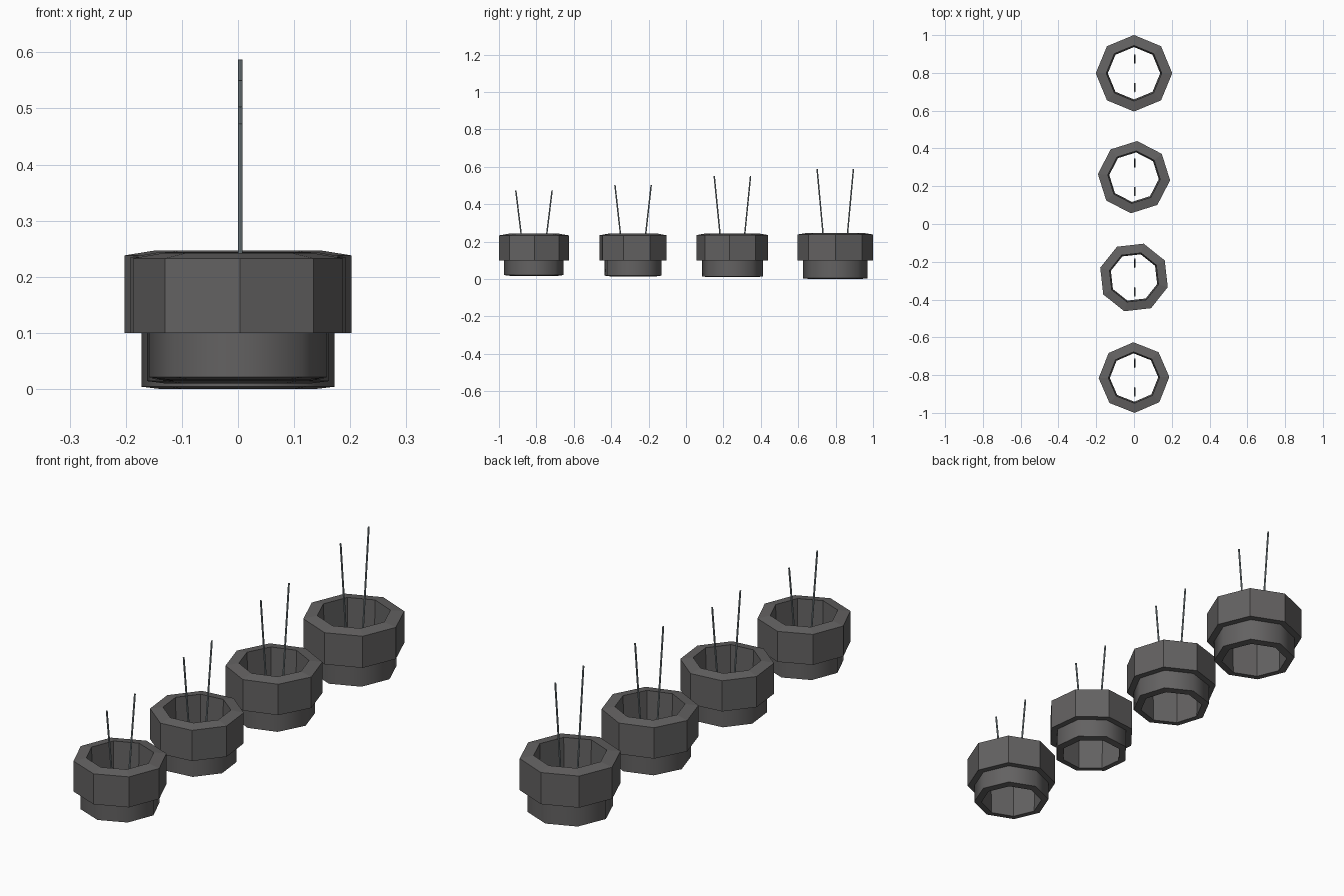
import bpy, bmesh, math
from mathutils import Vector

if "Cube" in bpy.data.objects:
    bpy.data.objects.remove(bpy.data.objects["Cube"])

def material(name, rgb):
    m = bpy.data.materials.new(name)
    m.diffuse_color = (*rgb, 1)
    m.use_nodes = True
    m.node_tree.nodes["Principled BSDF"].inputs["Base Color"].default_value = m.diffuse_color
    return m

DARK = material("dark grey plastic", (0.125, 0.121, 0.121))
STEEL = material("blue grey steel", (0.24, 0.29, 0.31))

def finish(bm, name, mat):
    bmesh.ops.recalc_face_normals(bm, faces=bm.faces)
    me = bpy.data.meshes.new(name)
    bm.to_mesh(me)
    bm.free()
    me.materials.append(mat)
    ob = bpy.data.objects.new(name, me)
    bpy.context.collection.objects.link(ob)
    return ob

def octagon_ring(name, profile, y, turn, smooth_wall=None):
    """Lathe a closed (radius, z) profile in eight steps; one wall may be smooth."""
    bm = bmesh.new()
    n = len(profile)
    rings = []
    for i in range(8):
        a = turn + i * math.pi / 4
        rings.append([bm.verts.new((r * math.cos(a), y + r * math.sin(a), z)) for r, z in profile])
    for i in range(8):
        p, q = rings[i], rings[(i + 1) % 8]
        for j in range(n):
            k = (j + 1) % n
            f = bm.faces.new((p[j], q[j], q[k], p[k]))
            f.smooth = j == smooth_wall
    for e in bm.edges:
        e.smooth = all(f.smooth for f in e.link_faces)
    return finish(bm, name, DARK)

def rod(name, a, b, radius):
    a, b = Vector(a), Vector(b)
    bm = bmesh.new()
    bmesh.ops.create_cone(bm, cap_ends=True, segments=8, radius1=radius,
                          radius2=radius, depth=(b - a).length)
    rot = (b - a).to_track_quat('Z', 'Y').to_matrix()
    bmesh.ops.rotate(bm, verts=bm.verts, matrix=rot)
    bmesh.ops.translate(bm, verts=bm.verts, vec=(a + b) / 2)
    return finish(bm, name, STEEL)

# centre y, outer radius, turn in degrees, bottom z, rod top z
POTS = [
    (0.798, 0.2025, 0, 0.0, 0.587),
    (0.248, 0.192, -5, 0.010, 0.55),
    (-0.283, 0.186, -16, 0.014, 0.503),
    (-0.813, 0.187, 1, 0.017, 0.473),
]

for i, (y, r, deg, z0, ztop) in enumerate(POTS, 1):
    t = math.radians(deg)
    top = 0.247 - z0 * 0.3
    # wide upper collar with a rim rising slightly inwards
    octagon_ring(f"collar_{i}", [(r, 0.1), (r, top - 0.009), (0.725 * r, top), (0.70 * r, 0.1)], y, t)
    # narrower lower sleeve, smooth on the outside
    octagon_ring(f"base_sleeve_{i}", [(0.85 * r, z0 + 0.004), (0.85 * r, 0.1), (0.70 * r, 0.1),
                                      (0.685 * r, z0)], y, t, smooth_wall=0)
    # pair of thin rods spreading apart towards the top
    for side, label in ((-1, "front"), (1, "back")):
        rod(f"{label}_rod_{i}", (0.004, y + side * 0.055, 0.13),
            (0.004, y + side * 0.097, ztop), 0.0038)
